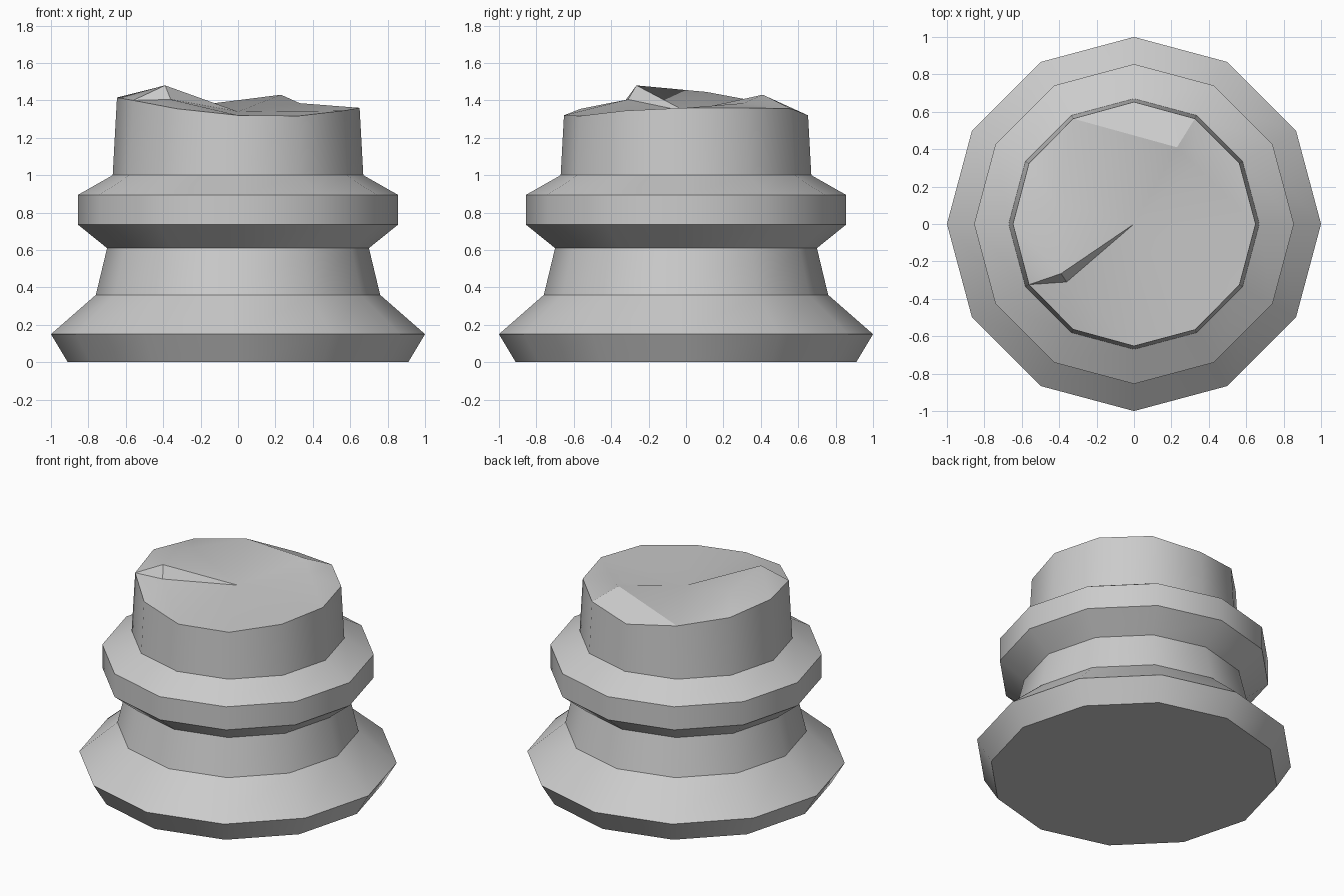
import bpy, bmesh, math
from mathutils import Vector
from mathutils.geometry import delaunay_2d_cdt

if "Cube" in bpy.data.objects:
    bpy.data.objects.remove(bpy.data.objects["Cube"])

SIDES = 12
# (radius, height) of the moulded base, bottom to neck
PROFILE = [(0.91, 0), (1.0, 0.15), (0.76, 0.36), (0.70, 0.61),
           (0.855, 0.735), (0.855, 0.895), (0.67, 1.0)]
# height of the broken rim at every 30 degrees, starting at +x
RIM = [1.36, 1.36, 1.355, 1.32, 1.36, 1.39, 1.415, 1.40, 1.355, 1.32, 1.317, 1.345]
# peaks and hollows inside the fracture
FRACTURE = [(-0.39, -0.265, 1.48), (-0.36, -0.31, 1.405), (-0.42, 0.11, 1.445),
            (0.23, 0.41, 1.43), (0.33, 0.31, 1.385), (0, 0, 1.34)]

stone = bpy.data.materials.new("grey stone")
stone.diffuse_color = (0.6, 0.6, 0.6, 1)
stone.use_nodes = True
stone.node_tree.nodes["Principled BSDF"].inputs["Base Color"].default_value = stone.diffuse_color


def point(i, r, z):
    a = 2 * math.pi * i / SIDES
    return Vector((r * math.cos(a), r * math.sin(a), z))


bm = bmesh.new()

# Turned base and shaft stub
rings = [[bm.verts.new(point(i, r, z)) for i in range(SIDES)] for r, z in PROFILE]
rim = [bm.verts.new(point(i, 0.67 - 0.055 * (z - 1), z)) for i, z in enumerate(RIM)]
rings.append(rim)
for low, high in zip(rings, rings[1:]):
    for i in range(SIDES):
        j = (i + 1) % SIDES
        bm.faces.new((low[i], low[j], high[j], high[i]))
bm.faces.new(rings[0][::-1])

# Broken top, triangulated between the rim and the fracture points
top = rim + [bm.verts.new(p) for p in FRACTURE]
result = delaunay_2d_cdt([v.co.xy for v in top], [], [], 0, 1e-5)
for tri in result[2]:
    bm.faces.new([top[result[3][k][0]] for k in tri])

bmesh.ops.recalc_face_normals(bm, faces=bm.faces[:])
mesh = bpy.data.meshes.new("broken_column")
bm.to_mesh(mesh)
bm.free()
mesh.materials.append(stone)
column = bpy.data.objects.new("broken_column", mesh)
bpy.context.collection.objects.link(column)

# Smooth around the column, crisp at the mouldings
bpy.context.view_layer.objects.active = column
column.select_set(True)
bpy.ops.object.shade_smooth_by_angle(angle=math.radians(32))
